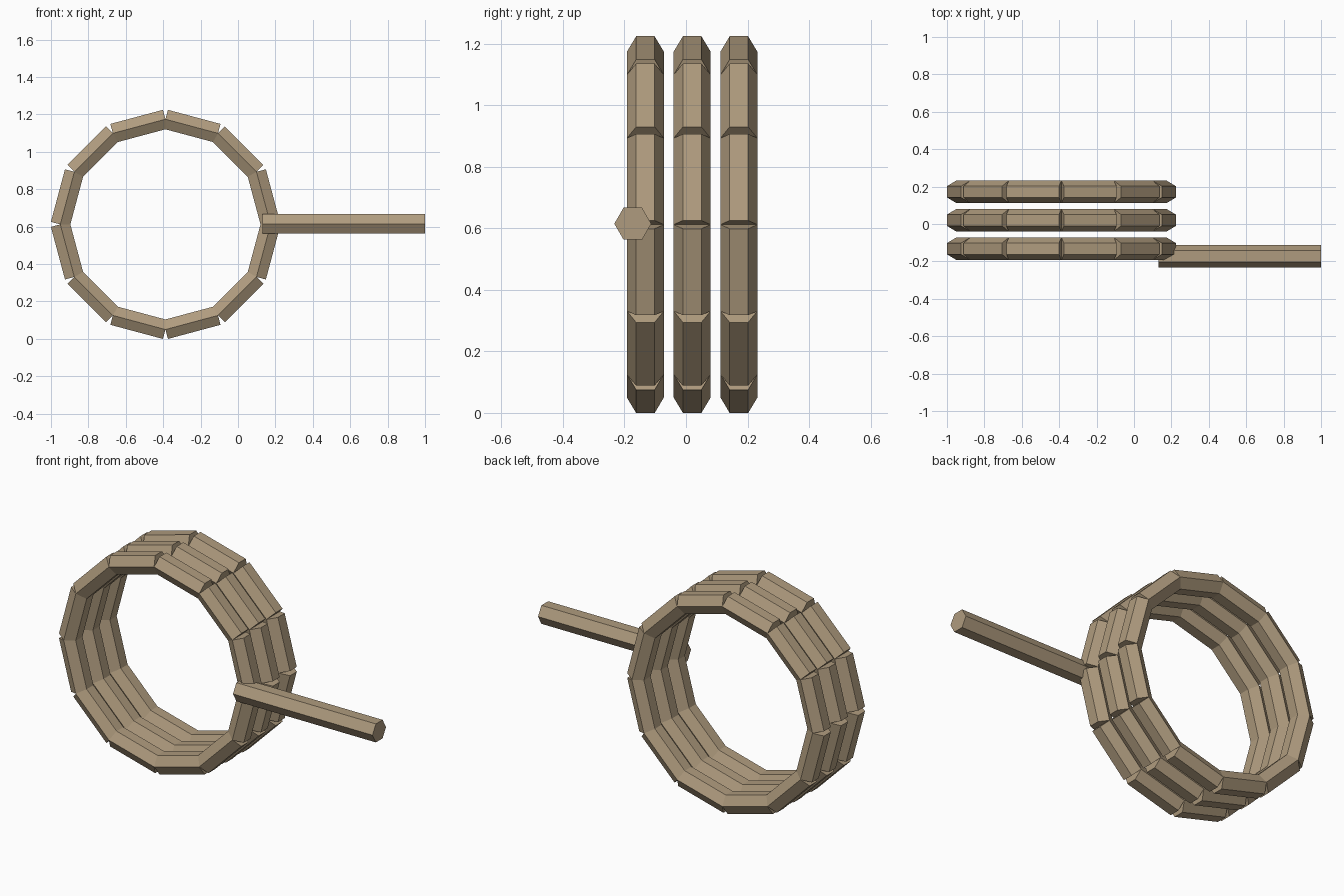
import bpy, bmesh, math
from mathutils import Matrix, Vector

cube = bpy.data.objects.get("Cube")
if cube:
    bpy.data.objects.remove(cube, do_unlink=True)

ROD = 0.06                # corner radius of every hexagonal rod
SIDES = 12                # rods per hoop
APOTHEM = 0.543           # hoop centre to rod axis
ROD_LENGTH = 2 * APOTHEM * math.tan(math.pi / SIDES)
CENTRE_X, CENTRE_Z = -0.388, 0.612

wood = bpy.data.materials.new("tan wood")
colour = (0.43, 0.33, 0.21, 1)
wood.diffuse_color = colour
wood.use_nodes = True
wood.node_tree.nodes["Principled BSDF"].inputs["Base Color"].default_value = colour


def add_rod(bm, centre, length, tilt):
    """Hexagonal rod in the XZ plane, with two corners pointing along Y."""
    place = Matrix.Translation(centre) @ Matrix.Rotation(tilt, 4, 'Y')
    bmesh.ops.create_cone(bm, cap_ends=True, segments=6, radius1=ROD,
                          radius2=ROD, depth=length, matrix=place)


def finish(bm, name):
    mesh = bpy.data.meshes.new(name)
    bm.to_mesh(mesh)
    bm.free()
    mesh.materials.append(wood)
    obj = bpy.data.objects.new(name, mesh)
    bpy.context.collection.objects.link(obj)


# Three hoops, each a ring of straight rods meeting at their axes
for name, y in (("front_hoop", -0.132), ("middle_hoop", 0.02), ("back_hoop", 0.172)):
    bm = bmesh.new()
    for i in range(SIDES):
        a = (i + 0.5) * math.tau / SIDES
        centre = Vector((CENTRE_X + APOTHEM * math.cos(a), y,
                         CENTRE_Z + APOTHEM * math.sin(a)))
        add_rod(bm, centre, ROD_LENGTH, -a)
    finish(bm, name)

# Handle reaching out sideways from the front hoop
start, end = 0.132, 1.0
bm = bmesh.new()
add_rod(bm, Vector(((start + end) / 2, -0.173, CENTRE_Z + 0.003)), end - start, math.pi / 2)
finish(bm, "handle")
